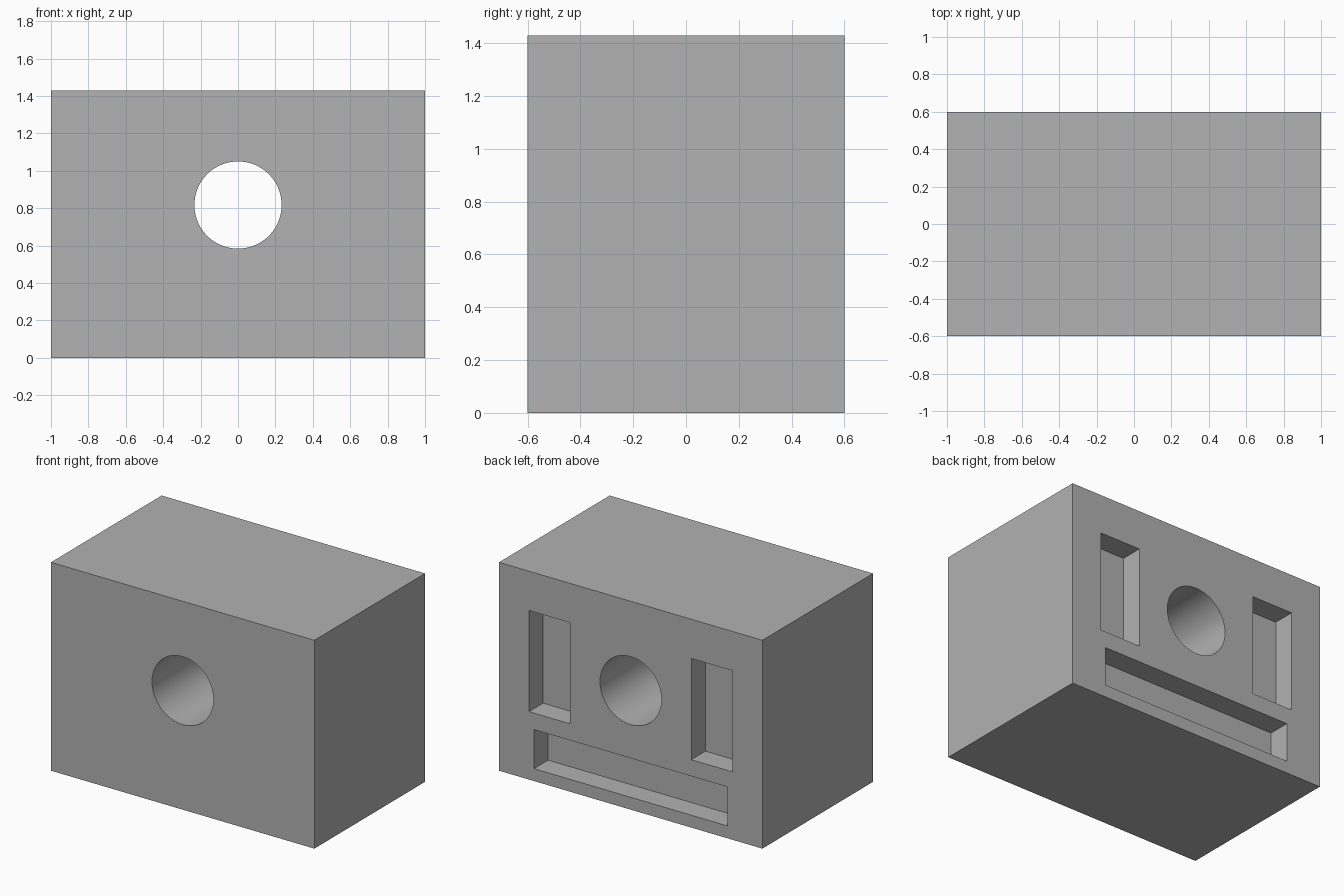
import bpy
import math

WIDTH, DEPTH, HEIGHT = 2.0, 1.2, 1.43
POCKET_DEPTH = 0.153

cube = bpy.data.objects.get("Cube")
if cube:
    bpy.data.objects.remove(cube, do_unlink=True)

grey = bpy.data.materials.new("plain_grey")
grey.use_nodes = True
grey.diffuse_color = (0.445, 0.445, 0.445, 1)
grey.node_tree.nodes["Principled BSDF"].inputs["Base Color"].default_value = grey.diffuse_color


def box(name, x0, x1, y0, y1, z0, z1):
    """Axis-aligned box given by its limits."""
    bpy.ops.mesh.primitive_cube_add(size=1, location=((x0 + x1) / 2, (y0 + y1) / 2, (z0 + z1) / 2))
    obj = bpy.context.object
    obj.name = name
    obj.scale = (x1 - x0, y1 - y0, z1 - z0)
    bpy.ops.object.transform_apply(location=False, rotation=False, scale=True)
    obj.data.materials.append(grey)
    return obj


def cut(target, cutter):
    """Subtract the cutter from the target, then drop the cutter."""
    cutter.hide_render = True
    mod = target.modifiers.new(cutter.name, "BOOLEAN")
    mod.operation = "DIFFERENCE"
    mod.solver = "EXACT"
    mod.object = cutter
    bpy.context.view_layer.objects.active = target
    bpy.ops.object.modifier_apply(modifier=mod.name)
    bpy.data.objects.remove(cutter, do_unlink=True)


def back_pocket(name, x0, x1, z0, z1):
    return box(name, x0, x1, DEPTH / 2 - POCKET_DEPTH, DEPTH / 2 + 0.1, z0, z1)


# Solid body
block = box("block", -WIDTH / 2, WIDTH / 2, -DEPTH / 2, DEPTH / 2, 0, HEIGHT)

# Round hole from front to back
bpy.ops.mesh.primitive_cylinder_add(vertices=96, radius=0.233, depth=DEPTH + 0.4,
                                    location=(0, 0, 0.817), rotation=(math.pi / 2, 0, 0))
bore = bpy.context.object
bore.name = "bore_cutter"
bore.data.materials.append(grey)
cut(block, bore)

# Two upright pockets and one wide slot in the back
for side, centre in (("left", 0.616), ("right", -0.616)):
    cut(block, back_pocket(side + "_pocket_cutter", centre - 0.156, centre + 0.156, 0.466, 1.16))
cut(block, back_pocket("slot_cutter", -0.734, 0.734, 0.085, 0.353))

# Smooth bore wall, sharp block edges
bpy.ops.object.select_all(action="DESELECT")
block.select_set(True)
bpy.context.view_layer.objects.active = block
bpy.ops.object.shade_smooth_by_angle(angle=math.radians(30))
